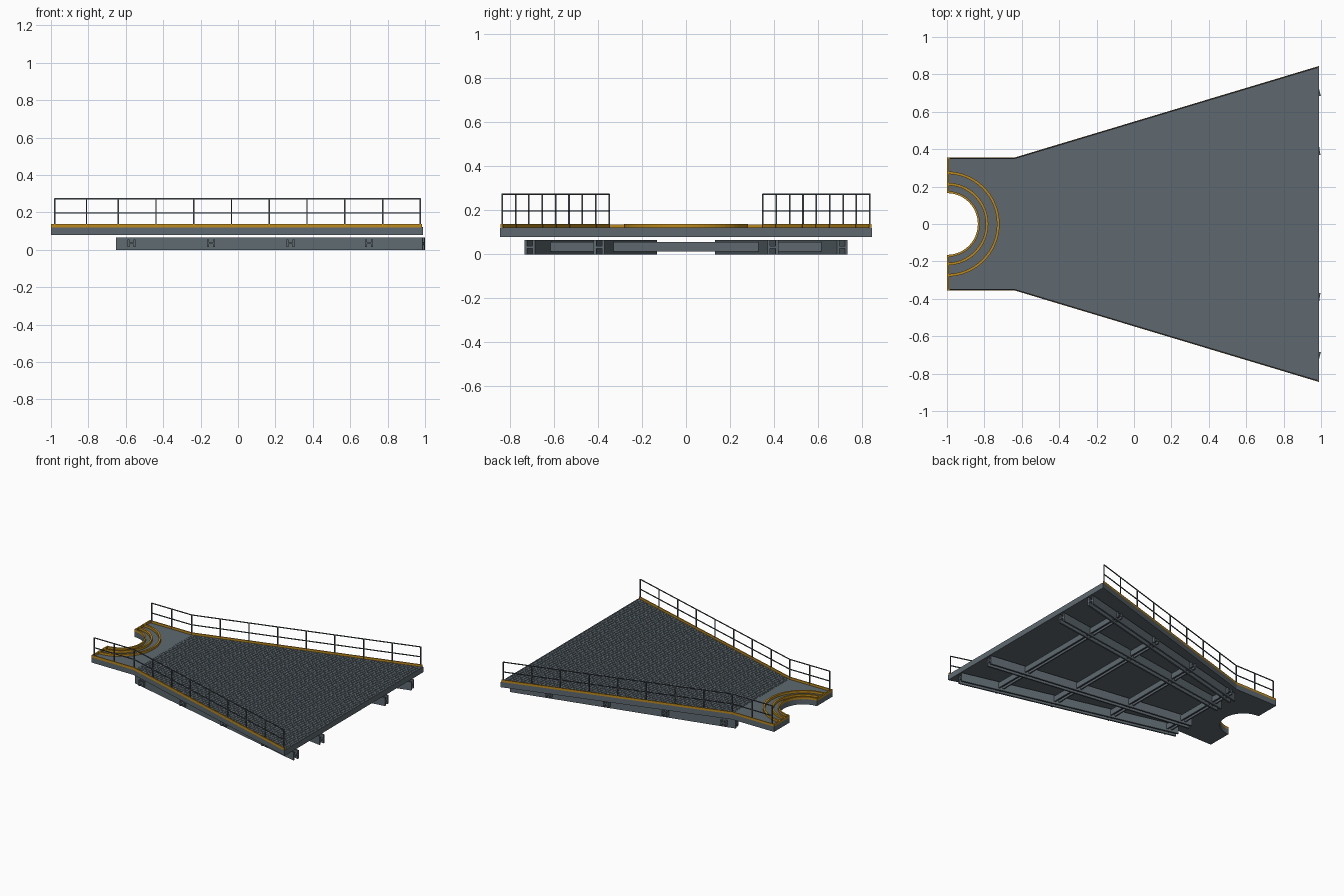
import bpy, bmesh, math
from mathutils import Vector

if "Cube" in bpy.data.objects:
    bpy.data.objects.remove(bpy.data.objects["Cube"])


def material(name, rgb):
    m = bpy.data.materials.new(name)
    m.diffuse_color = (*rgb, 1)
    m.use_nodes = True
    m.node_tree.nodes["Principled BSDF"].inputs["Base Color"].default_value = m.diffuse_color
    return m


STEEL = material("steel grey", (0.112, 0.141, 0.162))
GOLD = material("curb gold", (0.50, 0.25, 0.012))
RAIL = material("rail dark grey", (0.075, 0.09, 0.10))


def prism(bm, pts, z0, z1):
    """Vertical prism over a 2D outline."""
    f = bm.faces.new([bm.verts.new((x, y, z0)) for x, y in pts])
    r = bmesh.ops.extrude_face_region(bm, geom=[f])
    vs = [v for v in r["geom"] if isinstance(v, bmesh.types.BMVert)]
    bmesh.ops.translate(bm, verts=vs, vec=(0, 0, z1 - z0))


def bar(bm, a, b, w, z0, z1, off=0):
    """Straight plate from a to b, shifted sideways by off."""
    a, b = Vector(a), Vector(b)
    d = (b - a).normalized()
    n = Vector((-d.y, d.x))
    a, b = a + n * off, b + n * off
    n = n * w / 2
    prism(bm, [a + n, a - n, b - n, b + n], z0, z1)


def h_beam(bm, a, b, w, z0, z1, t):
    """Two upright plates joined by a flat web."""
    for s in (-1, 1):
        bar(bm, a, b, t, z0, z1, s * (w - t) / 2)
    mid = (z0 + z1) / 2
    bar(bm, a, b, w - 2 * t, mid - t / 2, mid + t / 2)


def finish(bm, name, mat):
    bmesh.ops.recalc_face_normals(bm, faces=bm.faces)
    me = bpy.data.meshes.new(name)
    bm.to_mesh(me)
    bm.free()
    me.materials.append(mat)
    ob = bpy.data.objects.new(name, me)
    bpy.context.collection.objects.link(ob)


def arc(r, n=32):
    """Half circle opening to -x around the notch centre."""
    return [(-1 + r * math.cos(t), r * math.sin(t))
            for t in (-math.pi / 2 + math.pi * i / n for i in range(n + 1))]


# Plan outline of the deck
X0, XK, X1 = -1.0, -0.64, 0.99
YK, Y1 = 0.355, 0.845
SLOPE = (Y1 - YK) / (X1 - XK)
DECK0, DECK1, CURB = 0.079, 0.12, 0.137


def half(x):
    return YK + max(0, x - XK) * SLOPE


# Deck plate with round notch
bm = bmesh.new()
prism(bm, [(X0, -YK), (XK, -YK), (X1, -Y1), (X1, Y1), (XK, YK), (X0, YK)]
      + arc(0.165)[::-1], DECK0, DECK1)
finish(bm, "deck_plate", STEEL)

# Raised tread grid on the flared part
bm = bmesh.new()
P = 0.025
for i in range(1, int((X1 - XK) / P) + 1):
    x = XK + i * P
    h = half(x) - 0.012
    bar(bm, (x, -h), (x, h), 0.008, DECK1 - 0.002, DECK1 + 0.003)
for j in range(-32, 33):
    y = j * P
    xs = XK + max(0, abs(y) + 0.012 - YK) / SLOPE + 0.005
    if xs < X1 - 0.01:
        bar(bm, (xs, y), (X1 - 0.003, y), 0.008, DECK1 - 0.002, DECK1 + 0.003)
finish(bm, "deck_tread", STEEL)

# Gold curbs along the sides and the notch end
for s, side in ((-1, "front"), (1, "back")):
    bm = bmesh.new()
    w = 0.008
    xe = 0.985
    prism(bm, [(X0, s * YK), (XK, s * YK), (xe, s * half(xe)),
               (xe, s * (half(xe) - w)), (XK, s * (YK - w)), (X0, s * (YK - w))],
          DECK1 - 0.003, CURB)
    bar(bm, (X0 + 0.005, s * 0.168), (X0 + 0.005, s * (YK - w)), 0.01, DECK1 - 0.003, CURB - 0.0005)
    finish(bm, side + "_curb", GOLD)

# Gold half rings around the notch
for k, (ri, ro) in enumerate(((0.165, 0.176), (0.207, 0.221), (0.267, 0.281))):
    bm = bmesh.new()
    prism(bm, arc(ri) + arc(ro)[::-1], DECK1 - 0.003, CURB)
    finish(bm, f"notch_ring_{k + 1}", GOLD)

# Handrails: posts plus top and middle rails
posts = [-0.98, -0.81] + [XK + i * (0.975 - XK) / 8 for i in range(9)]
for s, side in ((-1, "front"), (1, "back")):
    bm = bmesh.new()
    pts = [(x, s * (half(x) - 0.005)) for x in posts]
    for x, y in pts:
        bar(bm, (x - 0.0035, y), (x + 0.0035, y), 0.007, DECK1, 0.274)
    for a, b in ((pts[0], pts[2]), (pts[2], pts[-1])):
        for z in (0.197, 0.273):
            bar(bm, a, b, 0.006, z - 0.003, z + 0.003)
    finish(bm, side + "_handrail", RAIL)

# Long beams fanning out beneath the deck
BX0, BX1 = -0.645, 0.993
OUT0, OUT1, IN0, IN1 = 0.30, 0.71, 0.157, 0.395
for s, side in ((-1, "front"), (1, "back")):
    for label, ya, yb in (("outer", OUT0, OUT1), ("inner", IN0, IN1)):
        bm = bmesh.new()
        h_beam(bm, (BX0, s * ya), (BX1, s * yb), 0.05, 0, 0.065, 0.012)
        finish(bm, f"{side}_{label}_beam", STEEL)

# Cross beams poking out past the outer beams
for k, x in enumerate((-0.57, -0.145, 0.28, 0.70)):
    bm = bmesh.new()
    y = OUT0 + (x - BX0) / (BX1 - BX0) * (OUT1 - OUT0) + 0.05
    h_beam(bm, (x, -y), (x, y), 0.042, 0.014, 0.056, 0.01)
    finish(bm, f"cross_beam_{k + 1}", STEEL)
